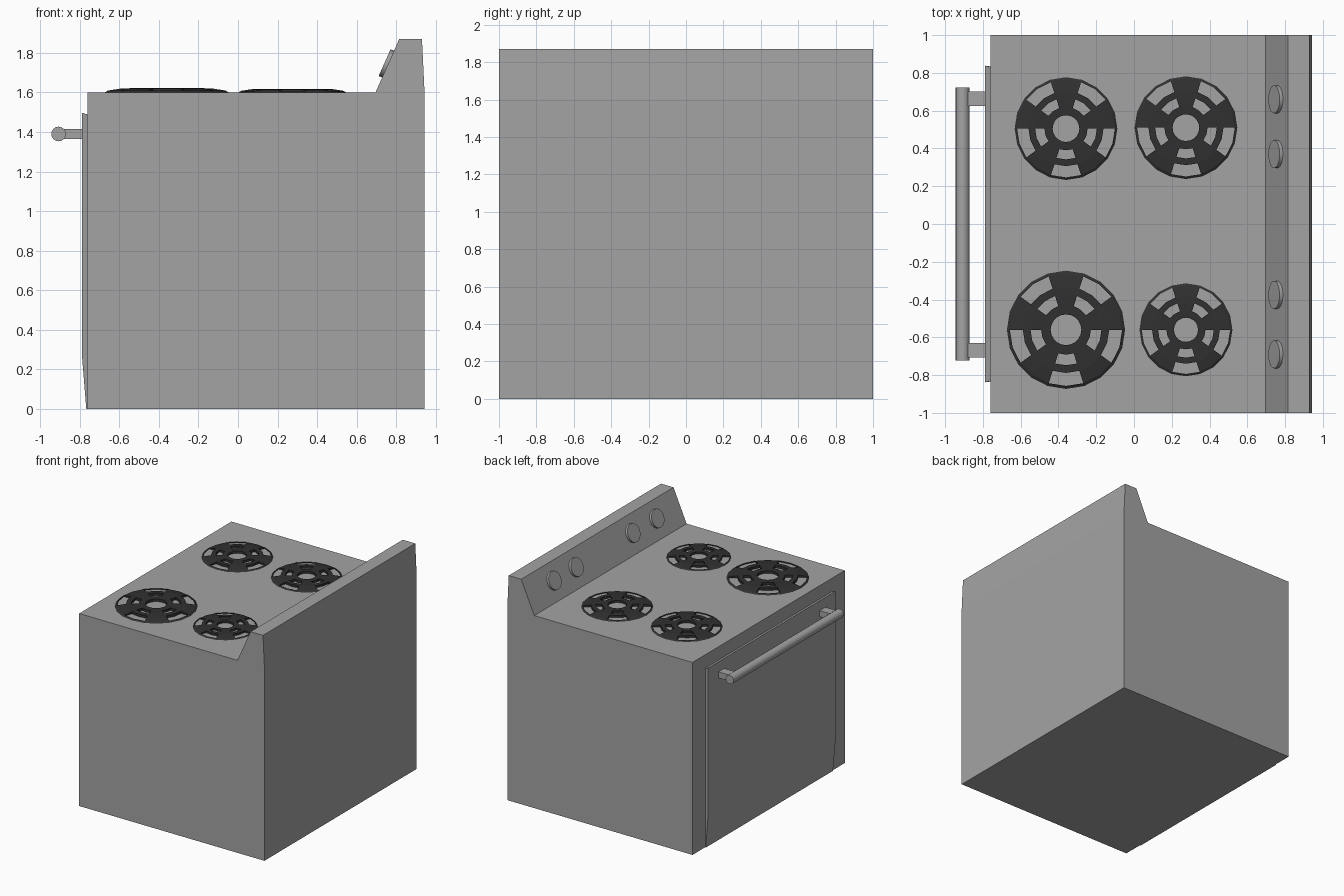
import bpy
import bmesh
from math import pi, cos, sin, atan2
from mathutils import Matrix, Vector

default = bpy.data.objects.get("Cube")
if default:
    bpy.data.objects.remove(default, do_unlink=True)


def material(name, value):
    mat = bpy.data.materials.new(name)
    mat.use_nodes = True
    color = (value, value, value, 1)
    mat.diffuse_color = color
    mat.node_tree.nodes["Principled BSDF"].inputs["Base Color"].default_value = color
    return mat


grey = material("grey_enamel", 0.37)
iron = material("dark_iron", 0.03)


def finish(name, bm, mat, smooth=False):
    bmesh.ops.recalc_face_normals(bm, faces=bm.faces)
    mesh = bpy.data.meshes.new(name)
    bm.to_mesh(mesh)
    bm.free()
    mesh.materials.append(mat)
    obj = bpy.data.objects.new(name, mesh)
    bpy.context.collection.objects.link(obj)
    if smooth:
        bpy.ops.object.select_all(action="DESELECT")
        obj.select_set(True)
        bpy.context.view_layer.objects.active = obj
        bpy.ops.object.shade_smooth_by_angle()
    return obj


def prism(name, profile, mat):
    """Side profile of (x, z, half width) points, spanned across y."""
    bm = bmesh.new()
    sides = [[bm.verts.new((x, s * w, z)) for x, z, w in profile] for s in (-1, 1)]
    for side in sides:
        bm.faces.new(side)
    n = len(profile)
    for i in range(n):
        j = (i + 1) % n
        bm.faces.new((sides[0][i], sides[0][j], sides[1][j], sides[1][i]))
    return finish(name, bm, mat)


def cylinder(name, center, axis, radius, depth, sides, mat):
    bm = bmesh.new()
    turn = Vector(axis).to_track_quat("Z", "Y").to_matrix().to_4x4()
    bmesh.ops.create_cone(bm, cap_ends=True, segments=sides, radius1=radius,
                          radius2=radius, depth=depth,
                          matrix=Matrix.Translation(center) @ turn)
    return finish(name, bm, mat, smooth=True)


def box(name, center, size, mat):
    bm = bmesh.new()
    bmesh.ops.create_cube(bm, size=1, matrix=Matrix.Translation(center) @ Matrix.Diagonal((*size, 1)))
    return finish(name, bm, mat)


# Cabinet with the sloping control panel at the back
TOP = 1.6
prism("cabinet", [(-0.76, 0, 1), (0.943, 0, 1), (0.943, TOP, 1), (0.93, 1.87, 1),
                  (0.815, 1.87, 1), (0.695, TOP, 1), (-0.76, TOP, 1)], grey)

# Oven door, flaring slightly outward and tapering in at the foot
prism("oven_door", [(-0.755, 0, 0.83), (-0.767, 0, 0.835), (-0.788, 0.26, 0.838),
                    (-0.788, 1.497, 0.838), (-0.755, 1.487, 0.83)], grey)

# Door handle and its brackets
cylinder("door_handle", (-0.907, 0, 1.39), (0, 1, 0), 0.037, 1.445, 16, grey)
for side, y in (("left", 0.663), ("right", -0.668)):
    box("handle_bracket_" + side, (-0.84, y, 1.39), (0.12, 0.076, 0.05), grey)

# Control knobs lying on the sloping panel
slope = Vector((0.12, 0, 0.27)).normalized()
normal = Vector((-slope.z, 0, slope.x))
for i, y in enumerate((0.66, 0.37, -0.375, -0.69)):
    center = Vector((0.7585, y, 1.743)) + normal * 0.007
    cylinder("control_knob_%d" % (i + 1), center, normal, 0.074, 0.024, 20, grey)


# Burner grates: shallow domed discs with five pairs of slots
def burner(name, x, y, radius):
    rings = [(0.26, 0), (0.26, 1), (0.42, 1), (0.6, 1), (0.73, 0.95), (0.95, 0.45), (1, 0)]
    slots = (2, 4)
    height = 0.068 * radius
    n = 20
    bm = bmesh.new()
    grid = [[bm.verts.new((x + radius * r * cos(2 * pi * i / n),
                           y + radius * r * sin(2 * pi * i / n),
                           TOP + height * h)) for i in range(n)] for r, h in rings]
    for k in range(len(rings) - 1):
        for i in range(n):
            if k in slots and i % 4 >= 2:
                continue
            j = (i + 1) % n
            bm.faces.new((grid[k][i], grid[k + 1][i], grid[k + 1][j], grid[k][j]))
    # Drop walls from the slot edges down to the cooktop
    rim = [e for e in bm.edges if e.is_boundary and max(v.co.z for v in e.verts) > TOP + 0.001]
    walls = bmesh.ops.extrude_edge_only(bm, edges=rim)["geom"]
    for v in walls:
        if isinstance(v, bmesh.types.BMVert):
            v.co.z = TOP
    finish(name, bm, iron)


burner("burner_front_left", -0.36, 0.505, 0.272)
burner("burner_back_left", 0.275, 0.51, 0.272)
burner("burner_front_right", -0.36, -0.56, 0.313)
burner("burner_back_right", 0.275, -0.56, 0.246)
